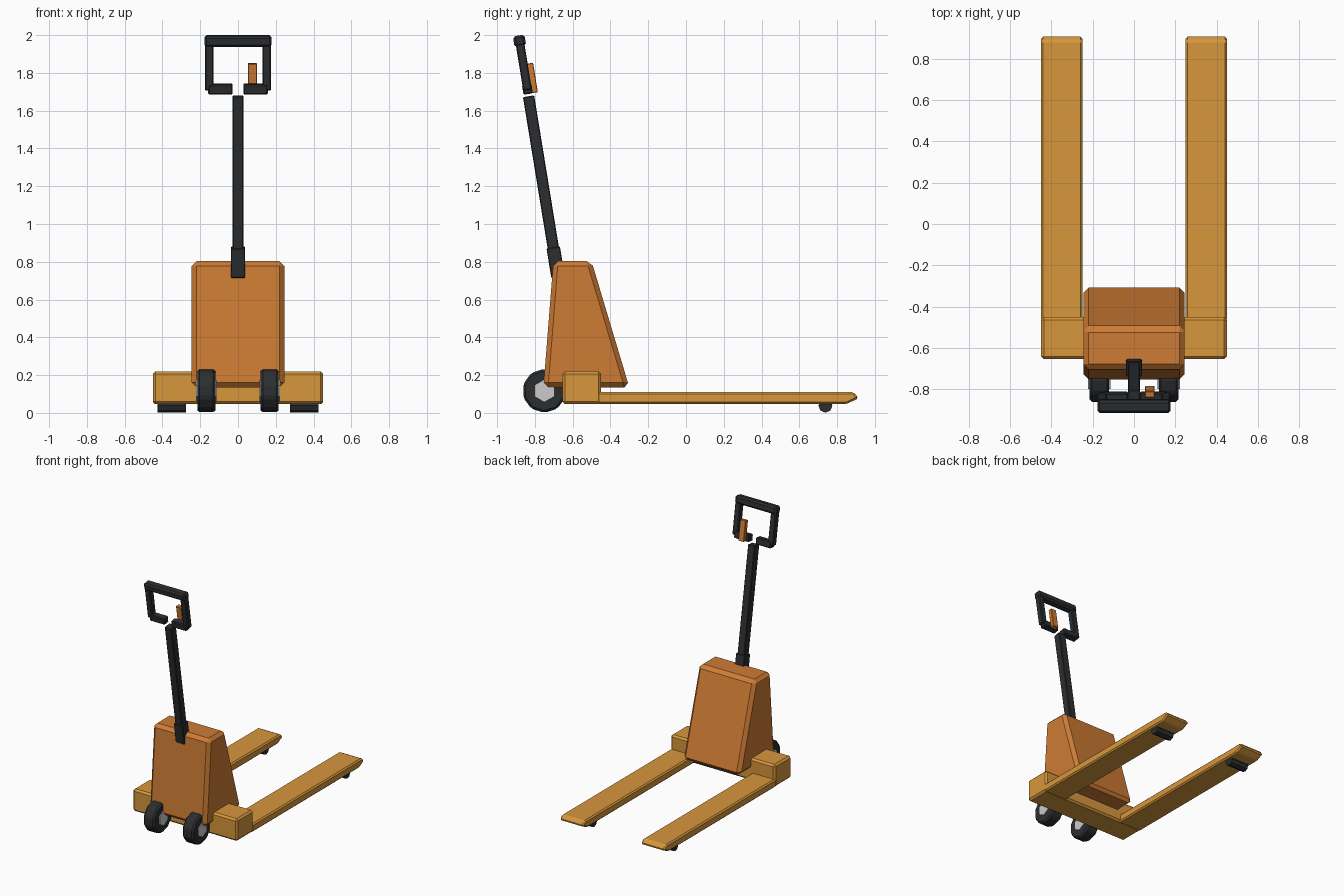
import bpy, bmesh
from math import pi, radians
from mathutils import Matrix, Vector

if "Cube" in bpy.data.objects:
    bpy.data.objects.remove(bpy.data.objects["Cube"])


def material(name, rgb):
    m = bpy.data.materials.new(name)
    m.diffuse_color = (*rgb, 1)
    m.use_nodes = True
    m.node_tree.nodes["Principled BSDF"].inputs["Base Color"].default_value = m.diffuse_color
    return m


YELLOW = material("yellow_paint", (0.68, 0.31, 0.045))
ORANGE = material("orange_paint", (0.62, 0.20, 0.035))
BLACK = material("black_rubber", (0.025, 0.027, 0.03))


def finish(name, bm, mat=None, bevel=0.0, matrix=None):
    bmesh.ops.recalc_face_normals(bm, faces=bm.faces)
    me = bpy.data.meshes.new(name)
    bm.to_mesh(me)
    bm.free()
    ob = bpy.data.objects.new(name, me)
    bpy.context.collection.objects.link(ob)
    if mat:
        me.materials.append(mat)
    if matrix:
        ob.matrix_world = matrix
    if bevel:
        mod = ob.modifiers.new("bevel", 'BEVEL')
        mod.width = bevel
        mod.segments = 1
        mod.limit_method = 'ANGLE'
        mod.angle_limit = radians(25)
    return ob


def prism(name, profile, x0, x1, mat, bevel=0.0, matrix=None):
    """Extrude a (y, z) profile from x0 to x1."""
    bm = bmesh.new()
    face = bm.faces.new([bm.verts.new((x0, y, z)) for y, z in profile])
    ext = bmesh.ops.extrude_face_region(bm, geom=[face])
    verts = [v for v in ext["geom"] if isinstance(v, bmesh.types.BMVert)]
    bmesh.ops.translate(bm, verts=verts, vec=Vector((x1 - x0, 0, 0)))
    return finish(name, bm, mat, bevel, matrix)


def box(name, x, y, z, mat, bevel=0.0, matrix=None):
    profile = [(y[0], z[0]), (y[1], z[0]), (y[1], z[1]), (y[0], z[1])]
    return prism(name, profile, x[0], x[1], mat, bevel, matrix)


def wheel(name, x0, x1, y, z, r, sides, mat=None, bevel=0.0):
    """Cylinder along x with a vertex pointing straight down."""
    bm = bmesh.new()
    bmesh.ops.create_cone(bm, cap_ends=True, segments=sides, radius1=r,
                          radius2=r, depth=x1 - x0,
                          matrix=Matrix.Rotation(pi / 2, 4, 'Y'))
    v = min(bm.verts, key=lambda p: p.co.z)
    # align a vertex with the -z axis
    turn = Vector((0, -1)).angle_signed(Vector((v.co.y, v.co.z)))
    bmesh.ops.rotate(bm, verts=bm.verts, cent=(0, 0, 0),
                     matrix=Matrix.Rotation(turn, 3, 'X'))
    return finish(name, bm, mat, bevel,
                  Matrix.Translation(((x0 + x1) / 2, y, z)))


# chassis crossbar and power unit housing
box("rear_crossbar", (-0.45, 0.45), (-0.655, -0.45), (0.047, 0.22), YELLOW, 0.014)
prism("motor_housing", [(-0.755, 0.135), (-0.30, 0.135), (-0.50, 0.803), (-0.702, 0.803)],
      -0.245, 0.245, ORANGE, 0.025)

# steering column, handle loop and lever share one tilted frame
TILT = Matrix.Translation((0, -0.702, 0.87)) @ Matrix.Rotation(radians(9.26), 4, 'X')
box("column_sleeve", (-0.038, 0.038), (-0.036, 0.036), (-0.152, 0.006), BLACK, 0.004, TILT)
box("steering_column", (-0.03, 0.03), (-0.03, 0.03), (-0.14, 0.817), BLACK, 0.005, TILT)
box("handle_top_bar", (-0.178, 0.178), (-0.031, 0.031), (1.084, 1.143), BLACK, 0.012, TILT)
box("control_lever", (0.053, 0.10), (0.02, 0.052), (0.83, 0.988), ORANGE, 0.003, TILT)

fork = [(-0.47, 0.047), (0.85, 0.047), (0.914, 0.078), (0.888, 0.11), (-0.47, 0.11)]
for side, s in (("left", -1), ("right", 1)):
    def span(a, b):
        return tuple(sorted((s * a, s * b)))

    # forks with load rollers near the tips
    prism(side + "_fork", fork, *span(0.25, 0.45), YELLOW, 0.01)
    wheel(side + "_load_roller", *span(0.275, 0.425), 0.738, 0.038, 0.037, 8, BLACK)
    # drive wheels with pale hubs
    wheel(side + "_drive_wheel", *span(0.12, 0.215), -0.75, 0.117, 0.117, 10, BLACK, 0.012)
    wheel(side + "_wheel_hub", *span(0.113, 0.222), -0.75, 0.117, 0.058, 6)
    # handle loop sides and lower stubs
    box(side + "_handle_side", span(0.13, 0.176), (-0.023, 0.023), (0.85, 1.10), BLACK, 0.006, TILT)
    box(side + "_handle_stub", span(0.028, 0.158), (-0.025, 0.025), (0.829, 0.882), BLACK, 0.006, TILT)
